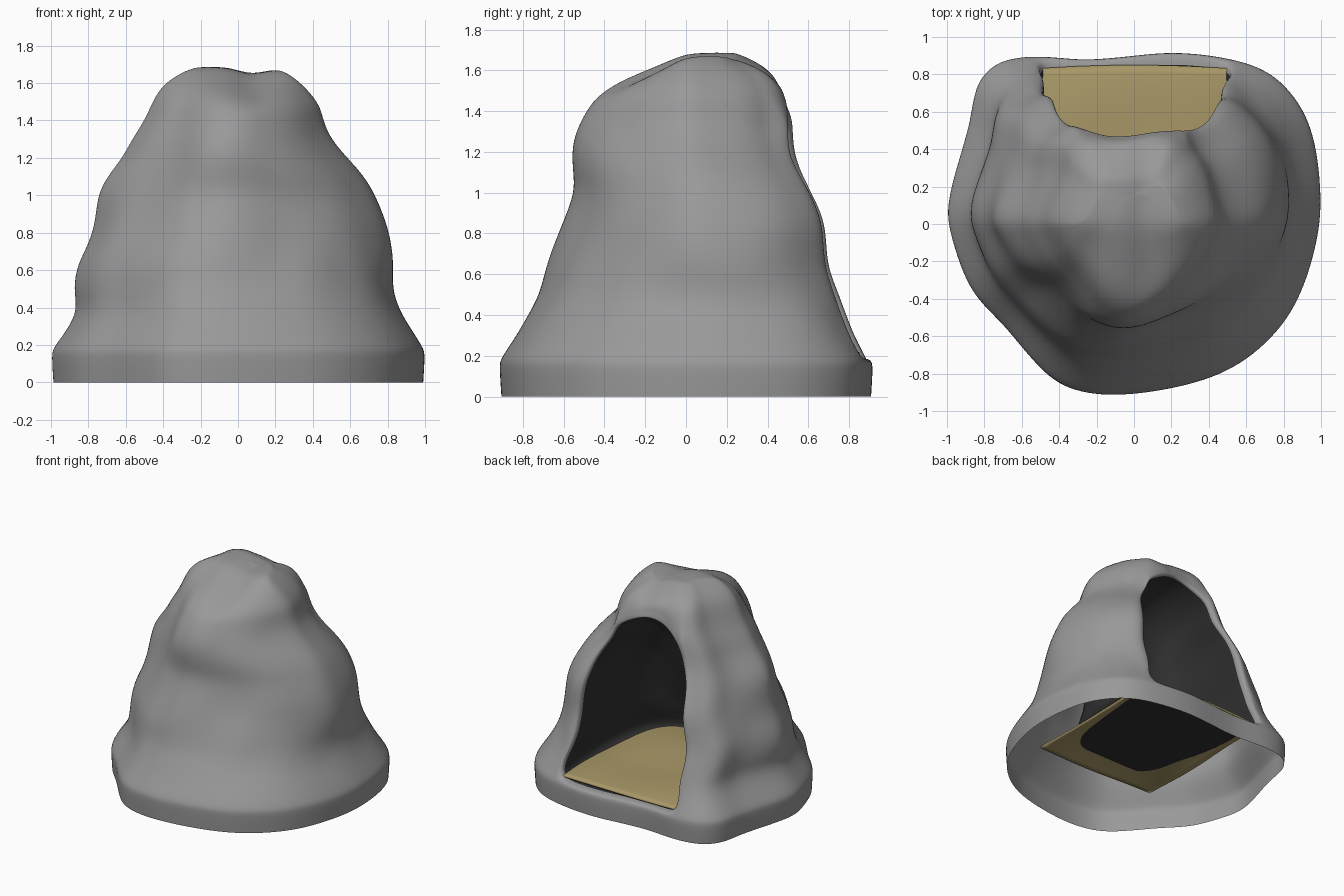
import bpy, bmesh
from math import exp, sin, cos, atan2
from mathutils import Vector, noise

if "Cube" in bpy.data.objects:
    bpy.data.objects.remove(bpy.data.objects["Cube"])

# Base outline seen from above, counter-clockwise; the first five points span the cave mouth
OUTLINE = [(.52, .885), (.22, .92), (-.02, .90), (-.27, .88), (-.51, .90), (-.72, .87), (-.84, .75),
           (-.88, .55), (-.93, .37), (-1, .1), (-.97, -.1), (-.87, -.36), (-.7, -.54), (-.55, -.72),
           (-.38, -.87), (-.1, -.92), (.3, -.86), (.6, -.73), (.85, -.47), (.98, -.1), (1, .2),
           (.94, .55), (.76, .79)]
# Height, then extents to the left, right, front and back
LEVELS = [(0, .99, .99, .91, .91), (.15, 1, 1, .92, .92), (.185, .99, .99, .915, .91), (.29, .91, .92, .84, .85),
          (.39, .86, .86, .78, .81), (.5, .88, .82, .72, .76), (.63, .87, .82, .69, .71),
          (.75, .81, .81, .65, .70), (.87, .77, .79, .61, .69), (1.0, .75, .74, .57, .63),
          (1.1, .70, .69, .58, .58), (1.2, .62, .60, .58, .54), (1.3, .57, .51, .55, .53),
          (1.39, .51, .47, .50, .53), (1.47, .47, .45, .45, .50), (1.55, .43, .40, .35, .47),
          (1.62, .37, .33, .17, .40), (1.68, .26, .24, .02, .27)]
MOUTH_ROWS = (2, 13)   # first row and end row of the opening
ARCH = {10: .15, 11: .4, 12: .7, 13: 1, 14: .75, 15: .25}   # how far each row bends over the mouth
# Cave pocket rings: depth, width, height
POCKET = [(.04, .985, .99), (.1, .99, .99), (.42, 1.03, .95), (.72, .94, .86), (.9, .72, .7), (1, .38, .42)]


def material(name, color):
    mat = bpy.data.materials.new(name)
    mat.diffuse_color = color
    mat.use_nodes = True
    mat.node_tree.nodes["Principled BSDF"].inputs["Base Color"].default_value = mat.diffuse_color
    return mat


def finish(name, bm, mats):
    me = bpy.data.meshes.new(name)
    bm.to_mesh(me)
    bm.free()
    ob = bpy.data.objects.new(name, me)
    bpy.context.collection.objects.link(ob)
    for p in me.polygons:
        p.use_smooth = True
    for m in mats:
        me.materials.append(m)
    return ob


def ramp(z, lo, hi):
    return min(1, max(0, (z - lo) / (hi - lo)))


def saddle(co):
    """Dip between the two summit bumps."""
    if co.z > 1.5:
        co.z -= .035 * exp(-((co.x - .07) / .1) ** 2) + .03 * max(0, co.x)
    return co


def draw_in(x, y, z):
    """How much the diagonals pull in towards the top."""
    if y > 0:
        amount = .05 * ramp(z, .3, 1.1) if x < 0 else .12 * ramp(z, .95, 1.3)
    else:
        amount = .10 * ramp(z, .6, 1.1) if x < 0 else .13 * ramp(z, .3, .8)
    return amount * abs(sin(2 * atan2(y, x)))


# Double the outline density with curved midpoints
ring = []
n = len(OUTLINE)
for i in range(n):
    a, b, c, d = (Vector(OUTLINE[(i + k) % n]) for k in (-1, 0, 1, 2))
    ring += [b, (9 * (b + c) - a - d) / 16]
cols = len(ring)

# Rock shell: stacked, scaled outlines with gentle lumps
bm = bmesh.new()
org = bm.verts.layers.float_vector.new("org")
rows = []
for r, (z, xl, xr, yf, yb) in enumerate(LEVELS):
    row = []
    for i, p in enumerate(ring):
        x = p.x * (xr if p.x > 0 else xl)
        y = p.y * (yb if p.y > 0 else yf) / .92
        co = Vector((x, y, z))
        if i <= 8:
            across = (abs(i - 4) / 4) ** 2
            if .25 < z < 1.45:
                co.x *= 1.1
            co.z += ARCH.get(r, 0) * (.07 - .13 * across)
            co.y -= ARCH.get(r, 0) * .04 * (1 - across)
        elif z > .25:
            edge = i in (9, cols - 1)
            k = 1 + .035 * ramp(z, .25, .55) * noise.noise(co * 3.2 + Vector((3, 1, 7)))
            k -= draw_in(x, y, z) * (.6 if edge else 1)
            co.x *= k
            co.y *= k * (1.04 if edge and .4 < z < 1.4 else 1)
        row.append(bm.verts.new(saddle(co)))
    rows.append(row)

# Summit rings
for s in (.72, .42, .18):
    rows.append([bm.verts.new(saddle(Vector((p.x * (.24 if p.x > 0 else .26) * s,
                 .15 + p.y * .13 * s, 1.685 + .005 * (1 - s))))) for p in ring])

for r in range(len(rows) - 1):
    for i in range(cols):
        j = (i + 1) % cols
        if not (MOUTH_ROWS[0] <= r < MOUTH_ROWS[1] and i < 8):
            bm.faces.new((rows[r][i], rows[r][j], rows[r + 1][j], rows[r + 1][i]))
bm.faces.new(rows[-1])
for v in [v for v in bm.verts if not v.link_faces]:
    bm.verts.remove(v)

# Cave pocket: the mouth edge drawn inward in rings and closed with a dark lining
edges = [e for e in bm.edges if e.is_boundary and min(v.co.z for v in e.verts) > .1]
for v in {v for e in edges for v in e.verts}:
    v[org] = v.co
for t, wide, tall in POCKET:
    before = set(bm.faces)
    new = bmesh.ops.extrude_edge_only(bm, edges=edges)["geom"]
    edges = [g for g in new if isinstance(g, bmesh.types.BMEdge)]
    for v in {v for e in edges for v in e.verts}:
        o = v[org]
        end = -.42 + .2 * o.z
        v.co = (o.x * wide, o.y + (end - o.y) * t, .188 + .03 * t + (o.z - .185) * tall)
    if t > .05:
        for f in set(bm.faces) - before:
            f.material_index = 1
for f in bmesh.ops.contextual_create(bm, geom=edges)["faces"]:
    f.material_index = 1
bmesh.ops.recalc_face_normals(bm, faces=bm.faces)
if max(bm.faces, key=lambda f: f.calc_center_median().x).normal.x < 0:
    bmesh.ops.reverse_faces(bm, faces=bm.faces)
rock = finish("rock_cave", bm, [material("rock", (.32, .32, .32, 1)), material("cave_dark", (.03, .03, .03, 1))])
sub = rock.modifiers.new("smooth", 'SUBSURF')
sub.levels = sub.render_levels = 2

# Sand floor: a thin, softly rippled sheet
bm = bmesh.new()
bmesh.ops.create_grid(bm, x_segments=28, y_segments=32, size=1)
for v in bm.verts:
    u, w = v.co.x, v.co.y
    x, y = u * .53, .2 + w * .65
    mound = (1 - u ** 4) * (1 - w ** 4)
    front = max(0, w - .3) / .7
    y -= .02 * max(0, w) * u * u
    v.co = (x, y, .205 + .04 * mound + .01 * front + .01 * sin(5 * x + 1) * cos(6 * y))
bmesh.ops.recalc_face_normals(bm, faces=bm.faces)
sand = finish("sand_floor", bm, [material("sand", (.39, .31, .135, 1))])
sand.modifiers.new("thickness", 'SOLIDIFY').thickness = .015
